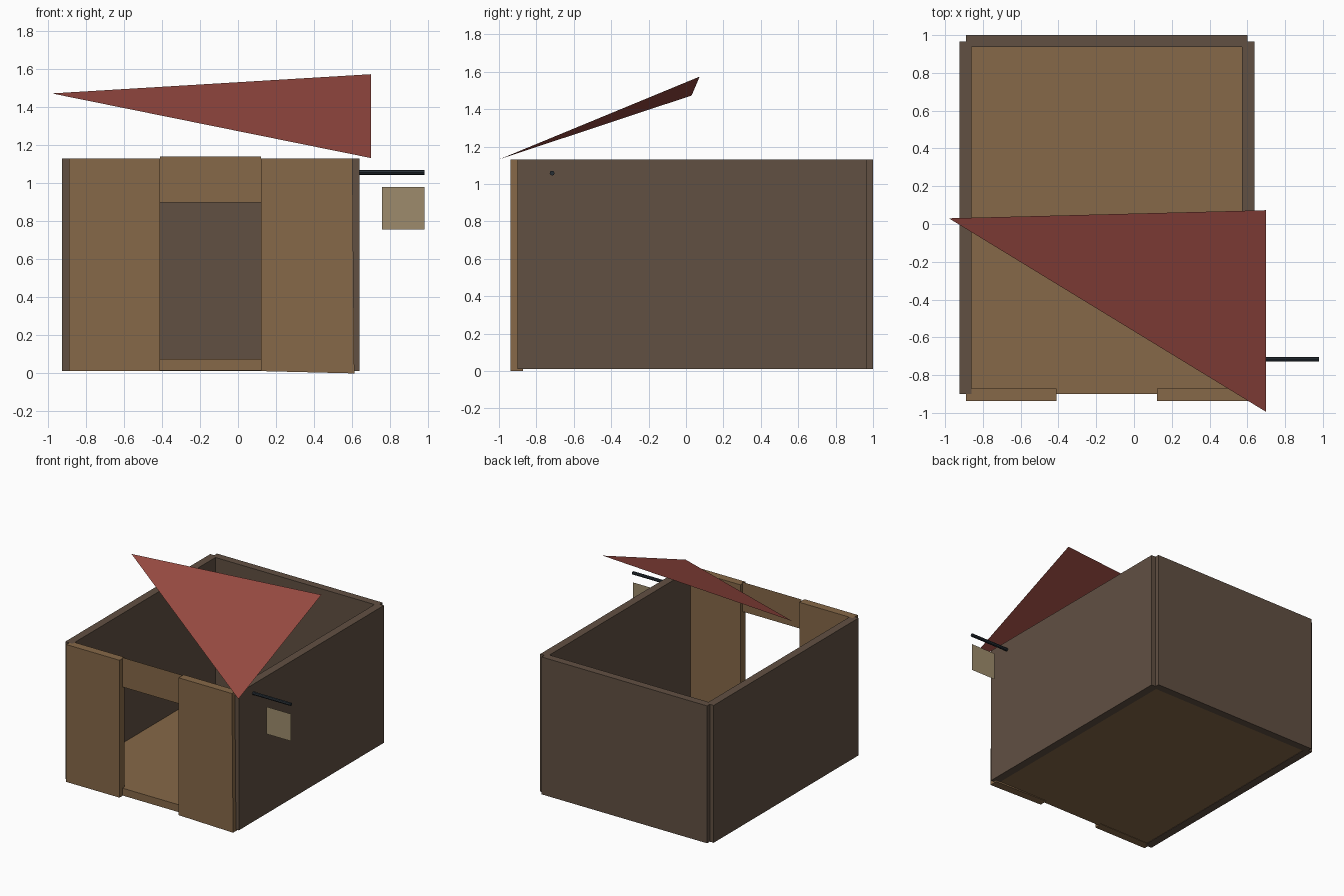
import bpy, math

if "Cube" in bpy.data.objects:
    bpy.data.objects.remove(bpy.data.objects["Cube"])


def material(name, rgb):
    m = bpy.data.materials.new(name)
    m.diffuse_color = (*rgb, 1)
    m.use_nodes = True
    m.node_tree.nodes["Principled BSDF"].inputs["Base Color"].default_value = m.diffuse_color
    return m


LIGHT = material("light_wood", (0.24, 0.14, 0.065))
DARK = material("dark_wood", (0.12, 0.08, 0.055))
CLOTH = material("red_cloth", (0.32, 0.07, 0.055))
IRON = material("dark_iron", (0.02, 0.028, 0.036))
BOARD = material("sign_board", (0.34, 0.26, 0.15))


def box(name, x, y, z, mat):
    """Box spanning the given (min, max) ranges."""
    lo, hi = zip(x, y, z)
    bpy.ops.mesh.primitive_cube_add(size=1, location=[(a + b) / 2 for a, b in zip(lo, hi)])
    ob = bpy.context.object
    ob.name = name
    ob.scale = [b - a for a, b in zip(lo, hi)]
    bpy.ops.object.transform_apply(location=True, rotation=True, scale=True)
    ob.data.materials.append(mat)
    return ob


def sheet(name, points, mat):
    """Single flat face without thickness."""
    me = bpy.data.meshes.new(name)
    me.from_pydata(points, [], [range(len(points))])
    me.materials.append(mat)
    ob = bpy.data.objects.new(name, me)
    bpy.context.collection.objects.link(ob)
    return ob


# Floor and the three plain walls
box("floor", (-0.88, 0.60), (-0.90, 0.96), (0.015, 0.075), LIGHT)
box("left_wall", (-0.925, -0.86), (-0.90, 0.965), (0.012, 1.13), DARK)
box("right_wall", (0.572, 0.638), (-0.90, 0.965), (0.012, 1.13), DARK)
box("back_wall", (-0.89, 0.60), (0.938, 1.0), (0.012, 1.13), DARK)

# Front panels either side of the doorway, the right one sagging at its corner
box("front_left_panel", (-0.89, -0.41), (-0.938, -0.872), (0.012, 1.13), LIGHT)
panel = box("front_right_panel", (0.122, 0.602), (-0.938, -0.872), (0.012, 1.13), LIGHT)
for v in panel.data.vertices:
    if v.co.x > 0.5 and v.co.z < 0.5:
        v.co.x += 0.01
        v.co.z -= 0.012

# Thin board over the doorway
sheet("door_lintel", [(-0.41, -0.903, 0.90), (0.122, -0.903, 0.90),
                      (0.122, -0.903, 1.14), (-0.41, -0.903, 1.14)], LIGHT)

# Triangular awning
sheet("awning", [(-0.98, 0.03, 1.473), (0.70, -0.995, 1.133), (0.70, 0.073, 1.574)], CLOTH)

# Sign bracket and hanging board
bpy.ops.mesh.primitive_cylinder_add(vertices=8, radius=0.013, depth=0.36,
                                    location=(0.80, -0.716, 1.058),
                                    rotation=(0, math.pi / 2, 0))
rod = bpy.context.object
rod.name = "sign_rod"
rod.data.materials.append(IRON)
sheet("hanging_sign", [(0.757, -0.716, 0.758), (0.98, -0.716, 0.758),
                       (0.98, -0.716, 0.98), (0.757, -0.716, 0.98)], BOARD)
